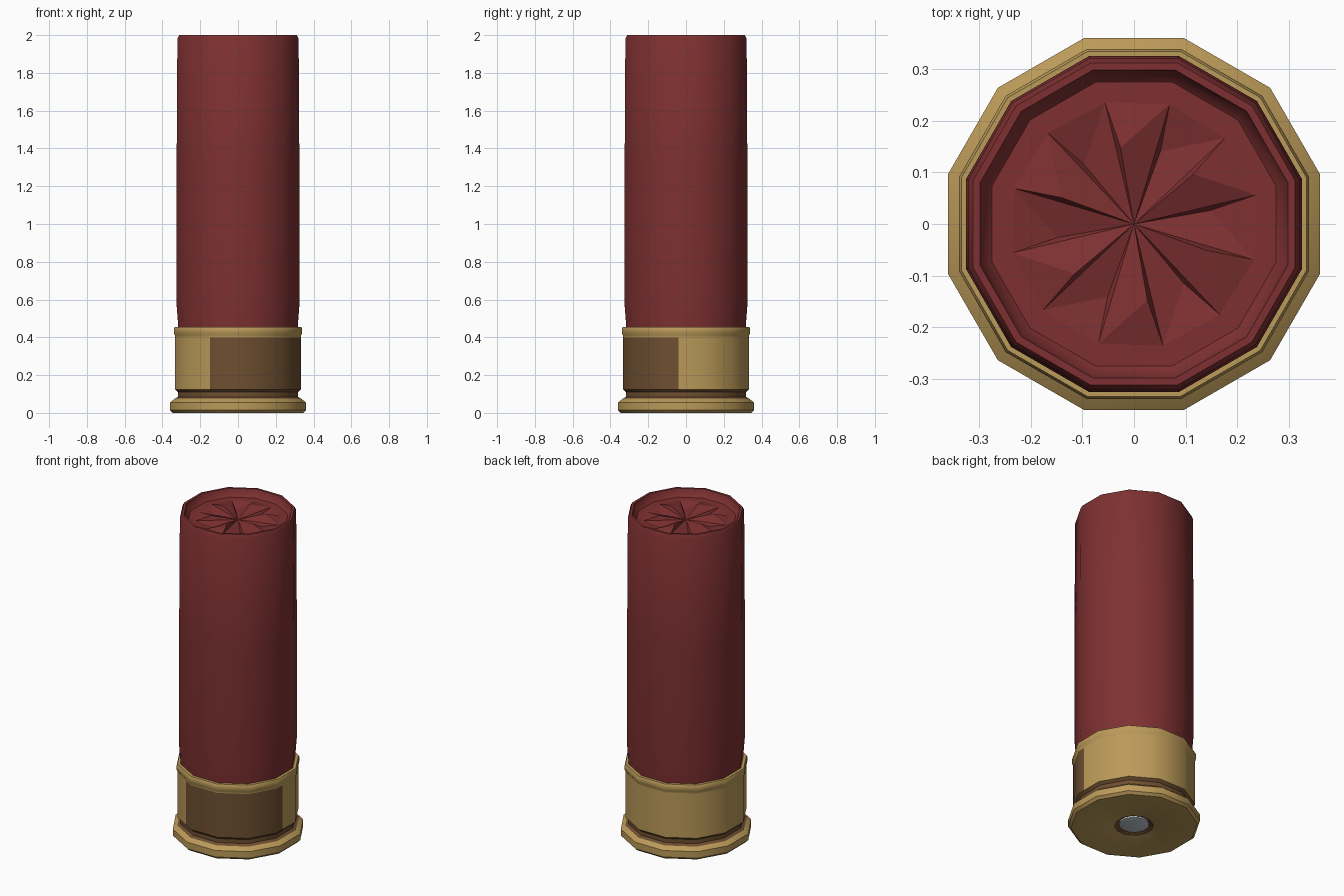
import bpy
import bmesh
from math import sin, cos, pi, radians, degrees, atan2
from mathutils import Vector

cube = bpy.data.objects.get("Cube")
if cube:
    bpy.data.objects.remove(cube, do_unlink=True)

SIDES = 12
FLAT = cos(pi / SIDES)  # face distance relative to corner radius


def material(name, rgb):
    mat = bpy.data.materials.new(name)
    mat.use_nodes = True
    color = (*rgb, 1)
    mat.diffuse_color = color
    mat.node_tree.nodes["Principled BSDF"].inputs["Base Color"].default_value = color
    return mat


red = material("dull red", (0.21, 0.03, 0.031))
brass = material("brass", (0.5, 0.325, 0.1))
brown = material("dark brown", (0.155, 0.078, 0.03))
silver = material("silver", (0.53, 0.58, 0.62))


def polar(radius, angle, z):
    return Vector((radius * cos(angle), radius * sin(angle), z))


def lathe(bm, profile, cap_start=False):
    """Spin (face distance, height) pairs into a twelve-sided shell."""
    rings = [[bm.verts.new(polar(d / FLAT, (2 * i + 1) * pi / SIDES, z))
              for i in range(SIDES)] for d, z in profile]
    for low, high in zip(rings, rings[1:]):
        for i in range(SIDES):
            j = (i + 1) % SIDES
            bm.faces.new((low[i], low[j], high[j], high[i]))
    if cap_start:
        bm.faces.new(rings[0][::-1])
    return rings


def finish(bm, name, mats, smooth=True):
    mesh = bpy.data.meshes.new(name)
    bm.to_mesh(mesh)
    bm.free()
    for mat in mats:
        mesh.materials.append(mat)
    obj = bpy.data.objects.new(name, mesh)
    bpy.context.collection.objects.link(obj)
    if smooth:
        bpy.ops.object.select_all(action="DESELECT")
        obj.select_set(True)
        bpy.context.view_layer.objects.active = obj
        bpy.ops.object.shade_smooth_by_angle(angle=radians(32))
    return obj


# Tube with rolled rim
bm = bmesh.new()
lathe(bm, [(0.316, 0.44), (0.318, 0.48), (0.325, 0.57), (0.325, 1.3), (0.321, 1.98),
           (0.312, 2.0), (0.298, 2.0), (0.29, 1.97), (0.275, 1.955)])
finish(bm, "tube", [red])

# Folded crimp: alternating raised and sunken pleats
FLOOR = 1.955
bm = bmesh.new()
center = bm.verts.new((0, 0, FLOOR - 0.008))
outer, tips, corners = [], [], []
for k in range(SIDES):
    turn = k * 2 * pi / SIDES
    lift = 0.022 if k % 2 == 0 else -0.022
    outer.append(bm.verts.new(polar(0.275 / FLAT, turn + radians(15), FLOOR)))
    tips.append(bm.verts.new(polar(0.242, turn + radians(13.4), FLOOR)))
    corners.append(bm.verts.new(polar(0.15, turn + radians(40), FLOOR + lift)))
for k in range(SIDES):
    n = (k + 1) % SIDES
    bm.faces.new((outer[k], outer[n], tips[n], tips[k]))
    bm.faces.new((tips[k], tips[n], corners[k]))
    bm.faces.new((center, tips[k], corners[k]))
    bm.faces.new((center, corners[k], tips[n]))
finish(bm, "crimp", [red], smooth=False)

# Metal head with rim, groove, band, lip and primer pocket
bm = bmesh.new()
lathe(bm, [(0.08, 0.018), (0.11, 0), (0.345, 0), (0.36, 0.015), (0.36, 0.055),
           (0.335, 0.075), (0.318, 0.085), (0.318, 0.11), (0.333, 0.125), (0.333, 0.41),
           (0.339, 0.42), (0.339, 0.445), (0.334, 0.456), (0.316, 0.456)])

# Cut the outline of the dark plate into the band
START, END = 243.4, 353.2
for angle in (START, END):
    band = [f for f in bm.faces if 0.2 < f.calc_center_median().z < 0.35]
    geom = band + list({e for f in band for e in f.edges}) + list({v for f in band for v in f.verts})
    bmesh.ops.bisect_plane(bm, geom=geom, plane_co=(0, 0, 0), dist=0.0001,
                           plane_no=(-sin(radians(angle)), cos(radians(angle)), 0))
band = [f for f in bm.faces if 0.2 < f.calc_center_median().z < 0.35]
geom = band + list({e for f in band for e in f.edges}) + list({v for f in band for v in f.verts})
bmesh.ops.bisect_plane(bm, geom=geom, plane_co=(0, 0, 0.4), plane_no=(0, 0, 1), dist=0.0001)

for f in bm.faces:
    c = f.calc_center_median()
    angle = degrees(atan2(c.y, c.x)) % 360
    plate = 0.2 < c.z < 0.35 and START < angle < END
    groove = 0.07 < c.z < 0.125
    pocket = c.z < 0.02 and c.xy.length < 0.11
    f.material_index = int(plate or groove or pocket)
finish(bm, "metal_head", [brass, brown])

# Primer cap in the pocket
bm = bmesh.new()
lathe(bm, [(0.07, 0.003), (0.083, 0.007), (0.083, 0.02)], cap_start=True)
finish(bm, "primer", [silver])
